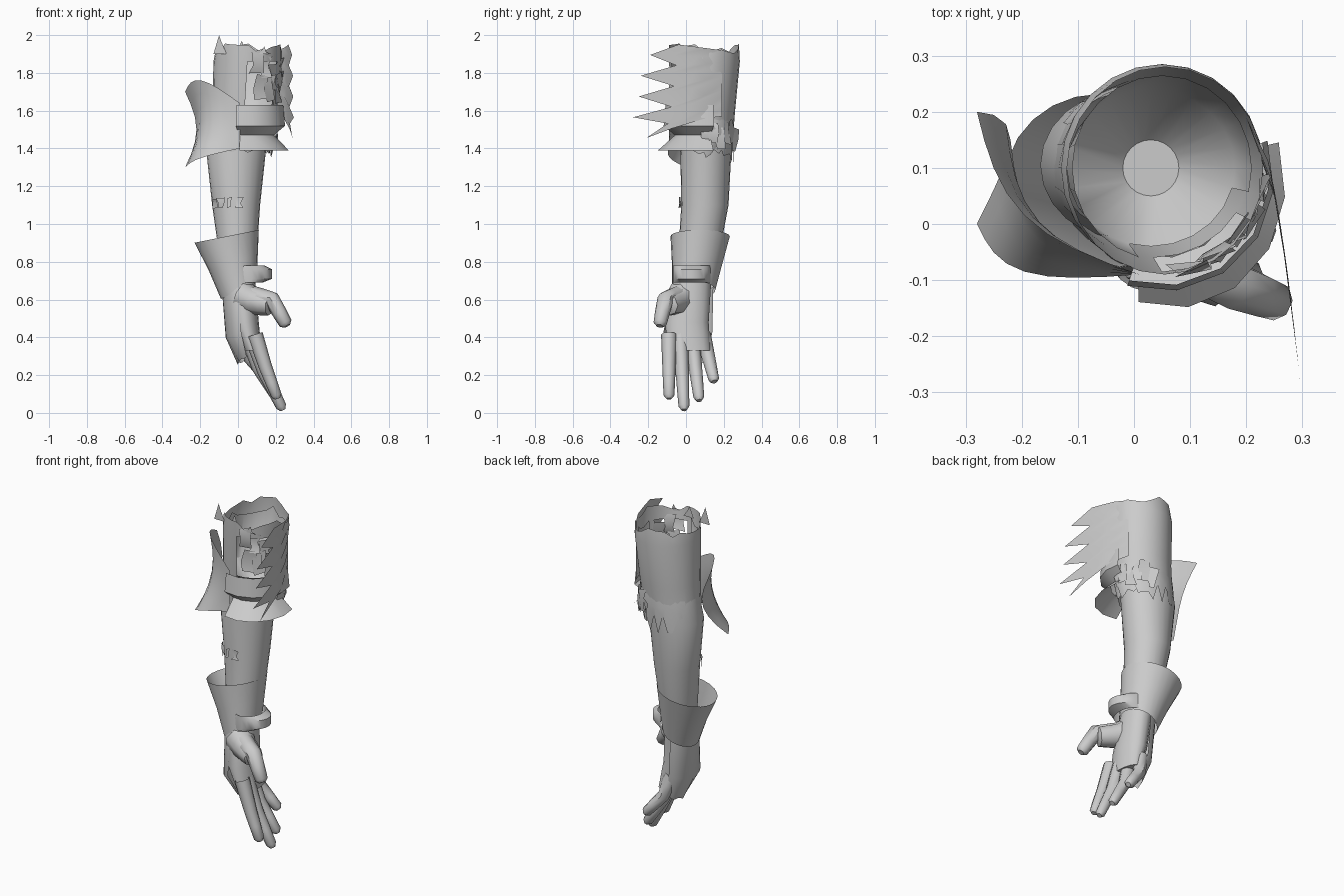
import bpy
import math
import random
from mathutils import Vector

random.seed(4)
cube = bpy.data.objects.get("Cube")
if cube:
    bpy.data.objects.remove(cube, do_unlink=True)

shade = 0.6
grey = bpy.data.materials.new("plain grey")
grey.use_nodes = True
grey.diffuse_color = (shade, shade, shade, 1)
grey.node_tree.nodes["Principled BSDF"].inputs["Base Color"].default_value = grey.diffuse_color


def build_grid(name, rows, closed=False, capped=False, skip=None):
    """Surface through equal rows of points; skip(row, column) leaves a gap."""
    count = len(rows[0])
    verts = [point for row in rows for point in row]
    faces = []
    for row in range(len(rows) - 1):
        for column in range(count if closed else count - 1):
            if skip and skip(row, column):
                continue
            here, after = row * count + column, row * count + (column + 1) % count
            faces.append((here, here + count, after + count, after))
    if capped:
        faces.append(tuple(range(len(verts) - count, len(verts))))
    mesh = bpy.data.meshes.new(name)
    mesh.from_pydata(verts, [], faces)
    mesh.materials.append(grey)
    mesh.shade_smooth()
    mesh.set_sharp_from_angle(angle=math.radians(45))
    obj = bpy.data.objects.new(name, mesh)
    bpy.context.collection.objects.link(obj)


def shell(name, rings, tilts=(0, 0), start=0, end=360, sides=24,
          torn_top=0, torn_bottom=0, capped=False, skip=None):
    """Loft of ellipses (height, centre x, centre y, radius x, radius y), top first."""
    closed = end - start == 360
    last = len(rings) - 1
    rows = []
    for index, (height, centre_x, centre_y, radius_x, radius_y) in enumerate(rings):
        tilt = tilts[0] + (tilts[1] - tilts[0]) * index / last
        torn = torn_top if index == 0 else torn_bottom if index == last else 0
        row = []
        for column in range(sides if closed else sides + 1):
            angle = math.radians(start + (end - start) * column / sides)
            across = radius_x * math.cos(angle)
            row.append((centre_x + across, centre_y + radius_y * math.sin(angle),
                        height + tilt * across + torn * random.uniform(-1, 1)))
        rows.append(row)
    build_grid(name, rows, closed=closed, capped=capped, skip=skip)


def scrap(name, centre, degrees, reach, height, width, drop):
    """Small uneven scrap of cloth lying on a round limb at the given angle."""
    turn = math.radians(degrees)
    out = Vector((math.cos(turn), math.sin(turn), 0))
    along = Vector((-out.y, out.x, 0))
    middle = Vector((*centre, height)) + out * reach
    rows = []
    for level in (0.5, 0, -0.5):
        row = []
        for side in (-0.5, 0.5):
            wobble = Vector([random.uniform(-width, width) / 4 for axis in "xyz"])
            row.append(middle + along * side * width + Vector((0, 0, level * drop)) + wobble)
        rows.append(row)
    build_grid(name, rows)


def finger(name, base, middle, tip, radius, sides=8):
    """Tapered bent tube with a blunt tip."""
    base, middle, tip = Vector(base), Vector(middle), Vector(tip)
    path = [base, base.lerp(middle, 0.5), middle, middle.lerp(tip, 0.5), middle.lerp(tip, 0.9), tip]
    rows = []
    for index, point in enumerate(path):
        ahead = path[min(index + 1, len(path) - 1)]
        along = (ahead - path[max(index - 1, 0)]).normalized()
        flat = along.cross(Vector((0, 1, 0))).normalized()
        side = along.cross(flat)
        width = radius * (0.35 if point == tip else 1 - index * 0.08)
        turns = [math.tau * step / sides for step in range(sides)]
        rows.append([point + (flat * math.cos(turn) + side * math.sin(turn)) * width
                     for turn in turns])
    build_grid(name, rows, closed=True, capped=True)


# Upper sleeve with a torn rim and an opening at the front left
def sleeve_opening(row, column):
    return row == 1 and 17 < column < 22


shell("upper_sleeve",
      [(1.93, .055, .095, .175, .185), (1.86, .05, .1, .18, .185),
       (1.6, .035, .1, .17, .16), (1.4, .01, .105, .16, .14)],
      torn_top=.03, torn_bottom=.03, skip=sleeve_opening)
shell("sleeve_lining", [(1.88, .05, .1, .16, .165), (1.6, .03, .1, .15, .14),
                        (1.5, .03, .1, .05, .05)], torn_top=.03, capped=True,
      skip=lambda row, column: row == 0 and 16 < column < 23)

# Crumpled cloth hanging round the sleeve opening, and shards on the rim
for index in range(8):
    scrap(f"sleeve_scrap_{index}", (.05, .1), degrees=285 + index * 9, reach=.18,
          height=random.uniform(1.68, 1.86), width=.06, drop=.13)
for index in range(3):
    x = index * .12 - .1
    y = -.04 - index * .02
    peak = 2 - index * .03
    build_grid(f"rim_shard_{index}", [[(x - .03, y, 1.9), (x + .04, y, 1.9)],
                                      [(x, y, peak), (x + .01, y, peak - .03)]])

# Spiked torn flap swung out to the left side
hinge_y = .19
spikes = (.19, .24, .25, .28, .21)
rows = []
for index in range(11):
    edge_z = 1.95 - index * .055
    if index % 2:
        edge_y = -spikes[index // 2]
    else:
        edge_y = -.04 - index * .006
        edge_z = max(edge_z, 1.53)
    hinge_z = 1.92 - index * .035
    row = []
    for step in range(4):
        part = step / 3
        y = hinge_y + (edge_y - hinge_y) * part
        x = .2 + .14 * math.sqrt(hinge_y - y)
        row.append((x, y, hinge_z + (edge_z - hinge_z) * part))
    rows.append(row)
build_grid("spiked_flap", rows)

# Flap on the right side of the elbow, drawn out to a low corner
rows = []
for level in range(7):
    down = level / 6
    back_y = .2 - .2 * down ** 2
    row = []
    for step in range(9):
        around = step / 8
        bow = math.sin(around * math.pi)
        pinch = .06 * math.sin(down * math.pi) * (1 - around)
        top = 1.7 - .06 * around + .09 * bow
        bottom = 1.3 + .1 * around
        row.append((pinch - .28 + .29 * around - .06 * bow,
                    back_y - (.09 + back_y) * around - .04 * bow,
                    top + (bottom - top) * down))
    rows.append(row)
build_grid("elbow_flap", rows)

# Folded bands across the front of the elbow, ending in a flared skirt
shell("elbow_folds", [(1.63, .05, .08, .19, .19), (1.52, .05, .08, .2, .2),
                      (1.47, .05, .08, .14, .14), (1.39, .07, .07, .2, .22)],
      start=-108, end=20, sides=5)

# Torn rags hanging round the back of the elbow
shell("elbow_rag", [(1.56, .03, .105, .165, .145), (1.48, .03, .105, .18, .15),
                    (1.38, .01, .105, .165, .145)],
      start=-10, end=150, sides=16, torn_bottom=.06)
for index in range(6):
    scrap(f"rag_scrap_{index}", (.03, .1), degrees=index * 14, reach=.17,
          height=random.uniform(1.42, 1.52), width=.05, drop=.12)

# Forearm with small tears in its sleeve
shell("forearm", [(1.52, .01, .11, .15, .13), (1.38, -.01, .105, .157, .135),
                  (1.1, -.01, .1, .127, .125), (.7, .005, .05, .085, .1)])
for index in range(4):
    scrap(f"forearm_tear_{index}", (-.01, .1), degrees=210 + index * 22, reach=.135,
          height=1.11, width=.04, drop=.05)

# Flared glove cuff and the raised wrist strap
shell("glove_cuff", [(.935, -.06, .075, .17, .157), (.8, -.025, .06, .13, .135),
                     (.65, .005, .04, .095, .115)], tilts=(.2, .5))
strap = [(height, .06, .03, reach, .1) for height, reach in
         ((.78, .08), (.76, .12), (.71, .12), (.69, .07))]
shell("wrist_strap", strap, start=-110, end=80, sides=14)

# Palm and the guard over the back of the hand
shell("palm", [(.72, .01, .035, .08, .1), (.48, .035, .005, .075, .115),
               (.33, .08, .015, .045, .115)], sides=16, capped=True)
shell("hand_guard", [(.67, .01, .035, .095, .11), (.43, .025, .01, .09, .13),
                     (.29, .05, .03, .05, .08)],
      tilts=(.2, .5), start=95, end=265, sides=12, torn_bottom=.015)

# Thumb with its fleshy base
finger("thumb_base", (.02, -.02, .62), (.08, -.05, .59), (.18, -.1, .57), radius=.085)
finger("thumb", (.08, -.05, .62), (.18, -.11, .6), (.26, -.14, .46), radius=.052)

# Four fingers, each set by its reach below the knuckles
reaches = {"index": .34, "middle": .4, "ring": .35, "little": .25}
for index, (label, reach) in enumerate(reaches.items()):
    spread = .03 - index * .02
    base = Vector((.06 + spread, index * .06 - .09, .415))
    tip = Vector((.05 + reach * .47, index * .08 - .09, base.z - reach))
    middle = base.lerp(tip, .5) + Vector((spread / 2 - .02, 0, 0))
    finger(f"{label}_finger", base, middle, tip, radius=.042)
